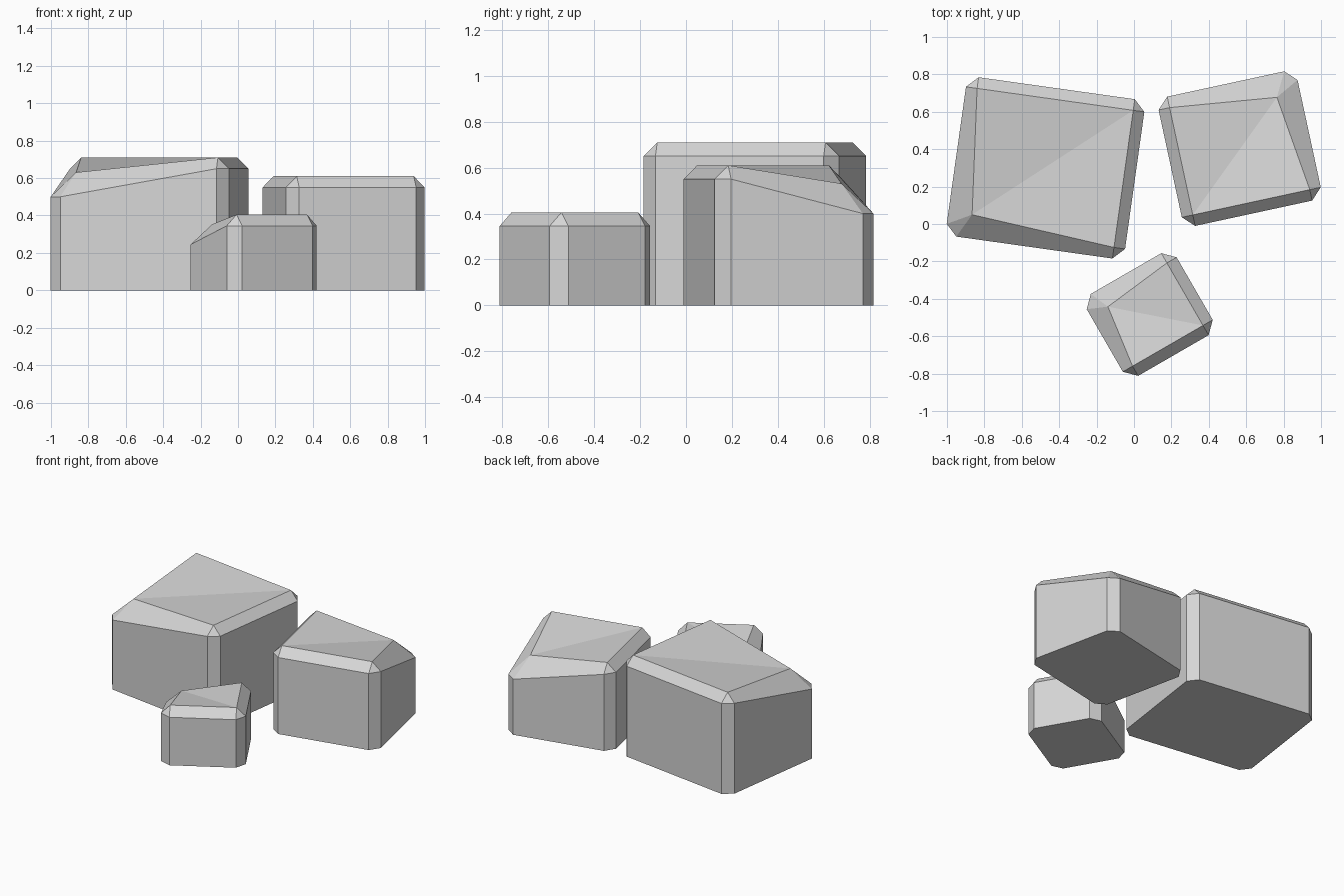
import bpy, bmesh, math
from mathutils import Matrix, Vector

if "Cube" in bpy.data.objects:
    bpy.data.objects.remove(bpy.data.objects["Cube"])

stone = bpy.data.materials.new("light stone grey")
stone.diffuse_color = (0.67, 0.67, 0.67, 1)
stone.use_nodes = True
stone.node_tree.nodes["Principled BSDF"].inputs["Base Color"].default_value = stone.diffuse_color

CHAMFER = 0.06
CORNERS = [(-1, -1), (1, -1), (1, 1), (-1, 1)]   # counter-clockwise


def rock(name, centre, size, angle, height, low, drop):
    """Chamfered block with one sunken top corner (index low in CORNERS)."""
    hx, hy = size[0] / 2, size[1] / 2
    turn = Matrix.Rotation(math.radians(angle), 4, 'Z')
    bm = bmesh.new()

    def vert(x, y, z):
        return bm.verts.new(turn @ Vector((x, y, z)) + Vector((*centre, 0)))

    base, rim, crown = [], [], []
    for i, (sx, sy) in enumerate(CORNERS):
        sink = drop if i == low else 0
        # Two footprint points cut each upright corner
        cut = [(sx * hx, sy * (hy - CHAMFER)), (sx * (hx - CHAMFER), sy * hy)]
        if sx != sy:
            cut.reverse()
        for x, y in cut:
            base.append(vert(x, y, 0))
            rim.append(vert(x, y, height - CHAMFER - sink))
        inset = CHAMFER + 0.45 * sink
        crown.append(vert(sx * (hx - inset), sy * (hy - inset), height - 0.53 * sink))

    # Underside and upright walls
    bm.faces.new(base[::-1])
    for i in range(8):
        j = (i + 1) % 8
        bm.faces.new((base[i], base[j], rim[j], rim[i]))
    # Corner triangles and sloping top border
    for i in range(4):
        j = (i + 1) % 4
        bm.faces.new((rim[2 * i], rim[2 * i + 1], crown[i]))
        bm.faces.new((rim[2 * i + 1], rim[2 * j], crown[j], crown[i]))
    # Top folded along the diagonal from the sunken corner
    a, b, c, d = (crown[(low + k) % 4] for k in range(4))
    bm.faces.new((a, b, c))
    bm.faces.new((a, c, d))

    bmesh.ops.recalc_face_normals(bm, faces=bm.faces)
    mesh = bpy.data.meshes.new(name)
    bm.to_mesh(mesh)
    bm.free()
    mesh.materials.append(stone)
    bpy.context.collection.objects.link(bpy.data.objects.new(name, mesh))


rock("large_rock", (-0.473, 0.30), (0.963, 0.86), -8, 0.71, 0, 0.15)
rock("medium_rock", (0.565, 0.403), (0.76, 0.707), 12.2, 0.61, 2, 0.15)
rock("small_rock", (0.084, -0.484), (0.555, 0.506), 30, 0.405, 3, 0.10)
